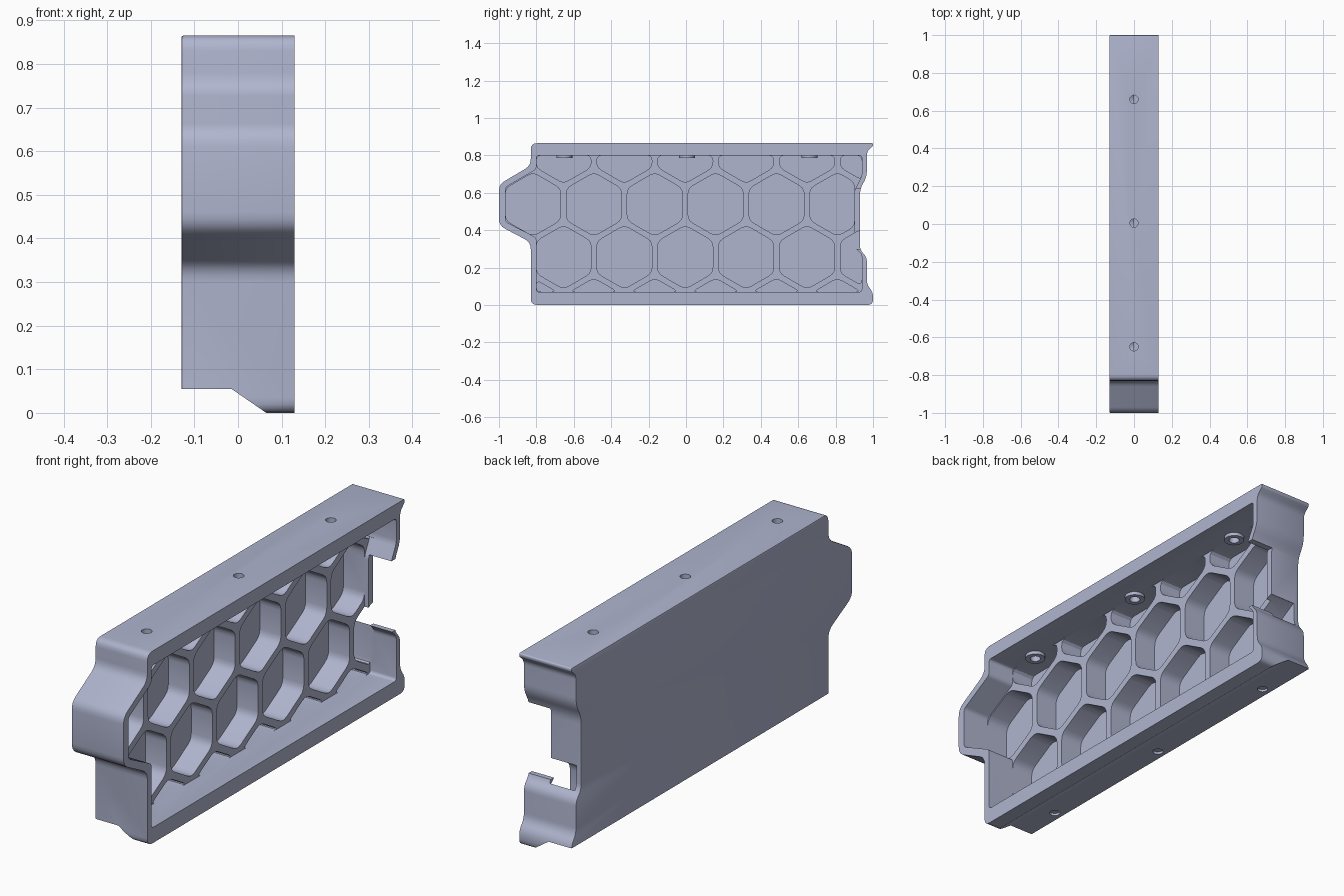
import bpy, bmesh, math
from mathutils import Vector

if "Cube" in bpy.data.objects:
    bpy.data.objects.remove(bpy.data.objects["Cube"])

grey = bpy.data.materials.new("blue_grey")
grey.diffuse_color = (0.43, 0.46, 0.62, 1)
grey.use_nodes = True
grey.node_tree.nodes["Principled BSDF"].inputs["Base Color"].default_value = grey.diffuse_color


def rounded(pts, radius, steps=4):
    """Round the corners of a closed 2D polygon."""
    out, n = [], len(pts)
    for i in range(n):
        p, a, b = (Vector(pts[j % n]) for j in (i, i - 1, i + 1))
        da, db = a - p, b - p
        t = min(radius, da.length * 0.45, db.length * 0.45)
        s, e = p + da.normalized() * t, p + db.normalized() * t
        for k in range(steps + 1):
            u = k / steps
            out.append(s * (1 - u) ** 2 + p * 2 * u * (1 - u) + e * u * u)
    return out


def prism(name, pts, lo, hi, axis="x", bevel=0):
    """Extrude a 2D outline along x (y,z outline), y (x,z) or z (x,y)."""
    place = {"x": lambda a, b, t: (t, a, b),
             "y": lambda a, b, t: (a, t, b),
             "z": lambda a, b, t: (a, b, t)}[axis]
    bm = bmesh.new()
    low = [bm.verts.new(place(p[0], p[1], lo)) for p in pts]
    high = [bm.verts.new(place(p[0], p[1], hi)) for p in pts]
    back = bm.faces.new(low)
    bm.faces.new(high)
    for i in range(len(pts)):
        j = (i + 1) % len(pts)
        bm.faces.new((low[i], low[j], high[j], high[i]))
    bmesh.ops.recalc_face_normals(bm, faces=bm.faces)
    if bevel:
        bmesh.ops.bevel(bm, geom=list(back.edges), offset=bevel, segments=2,
                        profile=0.5, affect="EDGES", clamp_overlap=True)
    mesh = bpy.data.meshes.new(name)
    bm.to_mesh(mesh)
    bm.free()
    ob = bpy.data.objects.new(name, mesh)
    bpy.context.collection.objects.link(ob)
    mesh.materials.append(grey)
    return ob


def boolean(target, tool, op="DIFFERENCE"):
    bpy.context.view_layer.objects.active = target
    mod = target.modifiers.new(op, "BOOLEAN")
    mod.operation, mod.object, mod.solver = op, tool, "EXACT"
    bpy.ops.object.modifier_apply(modifier=mod.name)
    bpy.data.objects.remove(tool)


def clip(pts, axis, limit, sign):
    """Keep the side of a polygon where sign * (coord - limit) >= 0."""
    out = []
    for i, q in enumerate(pts):
        p = pts[i - 1]
        dp, dq = sign * (p[axis] - limit), sign * (q[axis] - limit)
        if (dp >= 0) != (dq >= 0):
            out.append(Vector(p).lerp(Vector(q), dp / (dp - dq)))
        if dq >= 0:
            out.append(Vector(q))
    return out


def circle(cx, cy, r, n=20):
    return [(cx + r * math.cos(math.tau * i / n),
             cy + r * math.sin(math.tau * i / n)) for i in range(n)]


# Block with a tongue at one end and a shallow socket at the other
outer = [(-0.83, 0), (1, 0), (1, 0.067), (0.967, 0.11), (0.967, 0.255),
         (0.93, 0.295), (0.93, 0.62), (0.967, 0.685), (0.967, 0.82),
         (1, 0.85), (1, 0.865), (-0.83, 0.865), (-0.83, 0.745),
         (-1, 0.645), (-1, 0.425), (-0.83, 0.335)]
panel = prism("honeycomb_panel", rounded(outer, 0.035), -0.13, 0.13,
              bevel=0.005)

# Step along the underside
step = [(-0.2, -0.1), (0.2, -0.1), (0.2, -0.05), (0.138, -0.05),
        (0.065, 0), (-0.015, 0.055), (-0.2, 0.055)]
boolean(panel, prism("step_cutter", step, -1.2, 1.2, "y"))

# Open recess down to the rib tops
RIB, FLOOR = 0.0, -0.105
inner = [(-0.80, 0.07), (0.94, 0.07), (0.94, 0.27), (0.90, 0.31),
         (0.90, 0.61), (0.94, 0.69), (0.94, 0.80), (-0.80, 0.80),
         (-0.80, 0.725), (-0.965, 0.63), (-0.965, 0.445), (-0.80, 0.36)]
boolean(panel, prism("recess_cutter", rounded(inner, 0.015), RIB, 0.3))

# Lowered rim at the socket
socket = [(0.86, 0.31), (0.90, 0.31), (1.1, 0.2), (1.1, 0.72),
          (0.925, 0.65), (0.86, 0.62)]
socket = [(0.86, 0.30), (1.1, 0.30), (1.1, 0.62), (0.86, 0.62)]
boolean(panel, prism("socket_cutter", socket, 0.02, 0.3))

# Honeycomb pockets, clipped by the recess walls
PITCH, R = 0.3255, 0.170
for row in range(4):
    cz = -0.027 + 0.2825 * row
    for col in range(7):
        cy = (-0.818 if row % 2 == 0 else -0.655) + PITCH * col
        cell = [(cy + R * math.sin(math.tau * i / 6),
                 cz + R * math.cos(math.tau * i / 6)) for i in range(6)]
        tongue = row == 2 and col == 0
        for axis, limit, sign in ((0, -0.965 if tongue else -0.80, 1),
                                  (0, 0.90 if row == 2 else 0.94, -1),
                                  (1, 0.07, 1), (1, 0.80, -1)):
            cell = clip(cell, axis, limit, sign)
        if len(cell) < 3 or max(p[0] for p in cell) - min(p[0] for p in cell) < 0.04:
            continue
        boolean(panel, prism("pocket_cutter", rounded(cell, 0.03, 3),
                             FLOOR, RIB + 0.02))

# Screw bosses under the top wall with holes through them
for y in (-0.65, 0.005, 0.66):
    boolean(panel, prism("boss", circle(0, y, 0.042), 0.785, 0.83, "z"), "UNION")
    boolean(panel, prism("hole_cutter", circle(0, y, 0.022), 0.72, 0.9, "z"))

# Blind holes in the underside
for y in (-0.63, 0.05, 0.74):
    boolean(panel, prism("hole_cutter", circle(-0.09, y, 0.022), 0.0, 0.066, "z"))

bpy.ops.object.select_all(action="DESELECT")
panel.select_set(True)
bpy.context.view_layer.objects.active = panel
bpy.ops.object.shade_smooth_by_angle(angle=math.radians(30))
